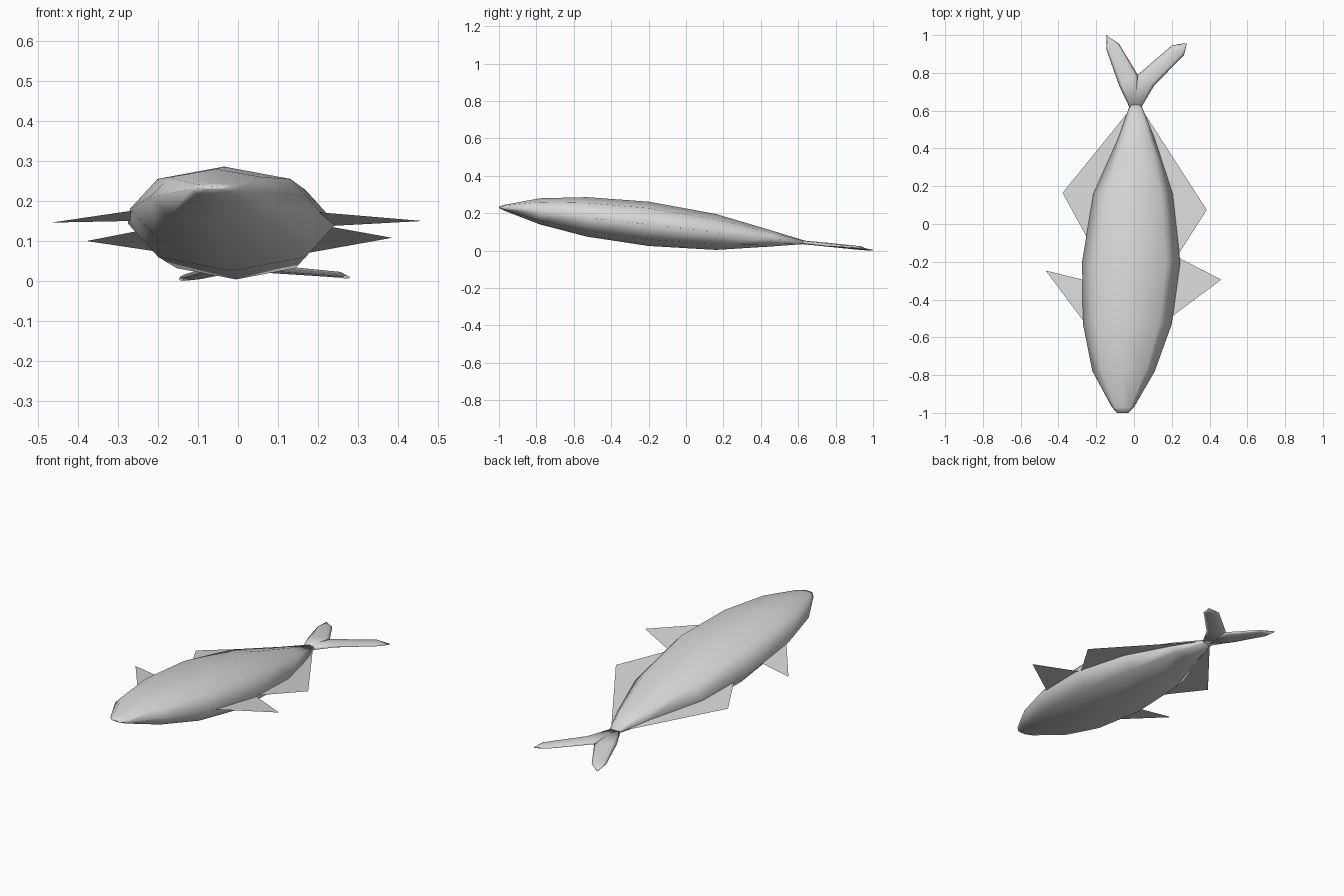
import bpy, bmesh, math
from mathutils import Vector

if "Cube" in bpy.data.objects:
    bpy.data.objects.remove(bpy.data.objects["Cube"], do_unlink=True)

grey = bpy.data.materials.new("pale_grey")
grey.use_nodes = True
grey.diffuse_color = (0.68, 0.68, 0.68, 1)
grey.node_tree.nodes["Principled BSDF"].inputs["Base Color"].default_value = (0.68, 0.68, 0.68, 1)


def finish(bm, name, smooth):
    mesh = bpy.data.meshes.new(name)
    for f in bm.faces:
        f.smooth = smooth
    bm.to_mesh(mesh)
    bm.free()
    mesh.materials.append(grey)
    obj = bpy.data.objects.new(name, mesh)
    bpy.context.collection.objects.link(obj)


def loft(name, sections, sides=8):
    """Skin elliptical rings, each given as left xy, right xy, bottom z, top z."""
    bm = bmesh.new()
    rings = []
    for left, right, z0, z1 in sections:
        a, b = Vector((*left, 0)), Vector((*right, 0))
        centre = (a + b) / 2 + Vector((0, 0, (z0 + z1) / 2))
        ring = []
        for k in range(sides):
            t = math.tau * k / sides
            ring.append(bm.verts.new(centre + (b - a) / 2 * math.cos(t)
                                     + Vector((0, 0, (z1 - z0) / 2 * math.sin(t)))))
        rings.append(ring)
    for r, s in zip(rings, rings[1:]):
        for k in range(sides):
            n = (k + 1) % sides
            bm.faces.new((r[k], r[n], s[n], s[k]))
    bm.faces.new(rings[0])
    bm.faces.new(rings[-1])
    bmesh.ops.recalc_face_normals(bm, faces=bm.faces)
    finish(bm, name, True)


def fin(name, tip, base_a, base_b):
    """Flat triangular fin whose base is pushed slightly into the body."""
    tip = Vector(tip)
    bm = bmesh.new()
    pts = [tip] + [tip + (Vector(p) - tip) * 1.08 for p in (base_a, base_b)]
    face = bm.faces.new([bm.verts.new(p) for p in pts])
    face.normal_update()
    if face.normal.z < 0:
        face.normal_flip()
    finish(bm, name, False)


# Body lying on its side: y, left x, right x, bottom z, top z
body = [(-1.00, -0.09, -0.03, 0.228, 0.236),
        (-0.97, -0.117, 0.0, 0.213, 0.245),
        (-0.78, -0.22, 0.11, 0.14, 0.28),
        (-0.53, -0.27, 0.20, 0.075, 0.286),
        (-0.20, -0.275, 0.245, 0.025, 0.262),
        (0.16, -0.215, 0.205, 0.004, 0.196),
        (0.45, -0.085, 0.11, 0.022, 0.11),
        (0.63, -0.022, 0.038, 0.035, 0.055)]
loft("body", [((x0, y), (x1, y), z0, z1) for y, x0, x1, z0, z1 in body])

# Forked tail
loft("tail_lobe_right", [((-0.025, 0.62), (0.03, 0.62), 0.035, 0.055),
                         ((-0.078, 0.73), (0.02, 0.79), 0.021, 0.042),
                         ((-0.145, 0.92), (-0.08, 0.955), 0.003, 0.018),
                         ((-0.147, 1.0), (-0.125, 0.985), 0.0, 0.006)])
loft("tail_lobe_left", [((-0.015, 0.62), (0.04, 0.62), 0.035, 0.055),
                        ((0.02, 0.79), (0.105, 0.73), 0.021, 0.042),
                        ((0.2, 0.945), (0.265, 0.895), 0.01, 0.025),
                        ((0.265, 0.957), (0.28, 0.955), 0.006, 0.012)])

# Side fins
fin("front_fin_right", (-0.467, -0.247, 0.146), (-0.27, -0.51, 0.175), (-0.27, -0.295, 0.15))
fin("front_fin_left", (0.462, -0.295, 0.15), (0.20, -0.49, 0.172), (0.24, -0.18, 0.138))
fin("rear_fin_right", (-0.378, 0.165, 0.10), (-0.25, -0.07, 0.125), (-0.025, 0.60, 0.047))
fin("rear_fin_left", (0.385, 0.075, 0.108), (0.235, -0.16, 0.135), (0.04, 0.61, 0.046))
